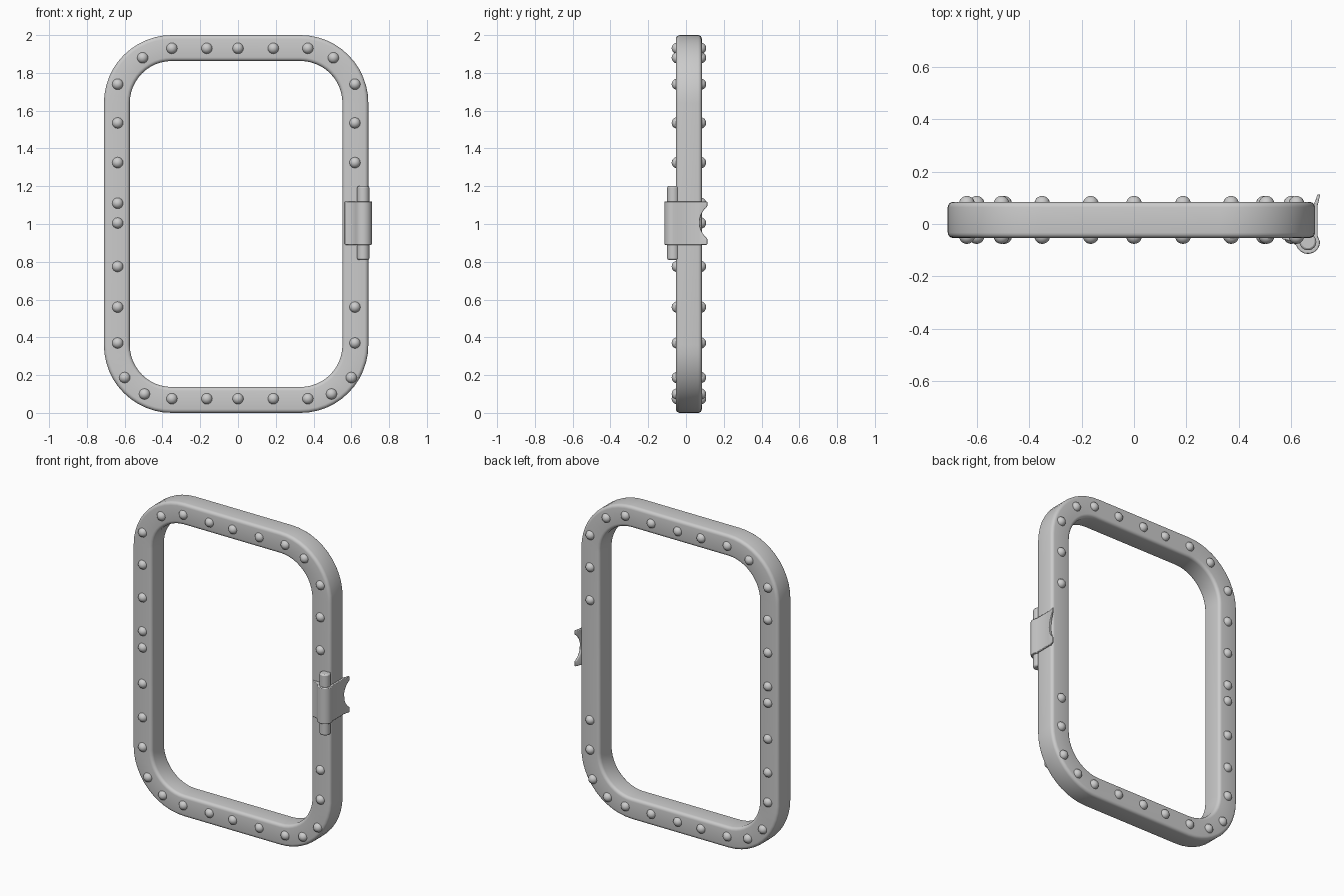
import bpy, bmesh, math
from mathutils import Matrix, Vector

if "Cube" in bpy.data.objects:
    bpy.data.objects.remove(bpy.data.objects["Cube"])

# Single light grey metal
metal = bpy.data.materials.new("light grey metal")
metal.use_nodes = True
GREY = (0.6, 0.6, 0.6, 1)
metal.diffuse_color = GREY
metal.node_tree.nodes["Principled BSDF"].inputs["Base Color"].default_value = GREY

FRONT, BACK = -0.053, 0.084


def finish(name, bm, angle=40):
    bmesh.ops.recalc_face_normals(bm, faces=bm.faces)
    mesh = bpy.data.meshes.new(name)
    bm.to_mesh(mesh)
    bm.free()
    mesh.materials.append(metal)
    obj = bpy.data.objects.new(name, mesh)
    bpy.context.collection.objects.link(obj)
    bpy.ops.object.select_all(action="DESELECT")
    obj.select_set(True)
    bpy.context.view_layer.objects.active = obj
    bpy.ops.object.shade_smooth_by_angle(angle=math.radians(angle))
    return obj


def arc(cx, cy, r, start, end, steps):
    angles = [math.radians(start + (end - start) * i / steps) for i in range(steps + 1)]
    return [(cx + r * math.cos(a), cy + r * math.sin(a)) for a in angles]


def cylinder(bm, r, length, matrix, segments=24):
    bmesh.ops.create_cone(bm, cap_ends=True, segments=segments, radius1=r,
                          radius2=r, depth=length, matrix=matrix)


def soften(obj, width):
    mod = obj.modifiers.new("soft edges", "BEVEL")
    mod.width, mod.segments, mod.limit_method = width, 2, "ANGLE"
    mod.angle_limit = math.radians(40)


# Frame: rounded section swept round a rounded rectangle
def frame_ring(bm, inset, y):
    r, half_w, half_h = 0.36 - inset, 0.34, 0.64
    points = []
    for i, (sx, sz) in enumerate([(1, 1), (-1, 1), (-1, -1), (1, -1)]):
        points += arc(sx * half_w - 0.01, 1 + sz * half_h, r, i * 90, i * 90 + 90, 12)
    return [bm.verts.new((x, y, z)) for x, z in points]


WIDTH, EDGE = 0.137, 0.02
section = []
for i, (t, y) in enumerate([(WIDTH - EDGE, BACK - EDGE), (EDGE, BACK - EDGE),
                            (EDGE, FRONT + EDGE), (WIDTH - EDGE, FRONT + EDGE)]):
    section += arc(t, y, EDGE, i * 90, i * 90 + 90, 4)
bm = bmesh.new()
rings = [frame_ring(bm, t, y) for t, y in section]
for a, b in zip(rings, rings[1:] + rings[:1]):
    for i in range(len(a)):
        j = (i + 1) % len(a)
        bm.faces.new((a[i], a[j], b[j], b[i]))
finish("frame", bm)

# Rivets: same pattern on the front and back faces
LEFT_X, RIGHT_X = 0.619, -0.637
spots = [(x, z) for x in (-0.35, -0.165, 0, 0.187, 0.37) for z in (0.075, 1.93)]
spots += [(x, z) for x in (LEFT_X, RIGHT_X) for z in (0.37, 0.56, 1.325, 1.535, 1.74)]
spots += [(RIGHT_X, z) for z in (0.775, 1.005, 1.11)]
spots += [(s * x, z) for s in (-1, 1) for x, z in ((0.505, 1.88), (0.495, 0.1), (0.6, 0.187))]
bm = bmesh.new()
for x, z in spots:
    for y in (FRONT + 0.007, BACK - 0.007):
        place = Matrix.Translation((x, y, z)) @ Matrix.Rotation(math.pi / 2, 4, "X")
        bmesh.ops.create_uvsphere(bm, u_segments=16, v_segments=10, radius=0.03, matrix=place)
finish("rivets", bm, 60)

# Latch: plate that wraps the pin and runs back along the outer side
PIN = (0.663, -0.068)
outline = [(0.565, -0.045), (0.565, -0.058), (0.6, -0.066)]
outline += arc(*PIN, 0.046, 200, 360, 12)
outline += [(0.7, -0.045), (0.7, 0.07), (0.71, 0.113), (0.7, 0.113), (0.68, 0.06), (0.68, -0.045)]
bm = bmesh.new()
base = bm.faces.new([bm.verts.new((x, y, 0.89)) for x, y in outline])
top = bmesh.ops.extrude_face_region(bm, geom=[base])["geom"]
bmesh.ops.translate(bm, vec=Vector((0, 0, 0.23)),
                    verts=[v for v in top if isinstance(v, bmesh.types.BMVert)])
latch = finish("latch_plate", bm)

# Finger notch in the rear edge of the latch
bm = bmesh.new()
cylinder(bm, 0.11, 0.4, Matrix.Translation((0.7, 0.182, 1.008))
         @ Matrix.Rotation(math.pi / 2, 4, "Y"), 48)
cutter = finish("notch_cutter", bm)
cutter.hide_render = cutter.hide_viewport = True
notch = latch.modifiers.new("finger notch", "BOOLEAN")
notch.object, notch.operation, notch.solver = cutter, "DIFFERENCE", "EXACT"
soften(latch, 0.004)

# Hinge pin through the latch
bm = bmesh.new()
cylinder(bm, 0.032, 0.39, Matrix.Translation((*PIN, 1.005)))
soften(finish("hinge_pin", bm), 0.008)
